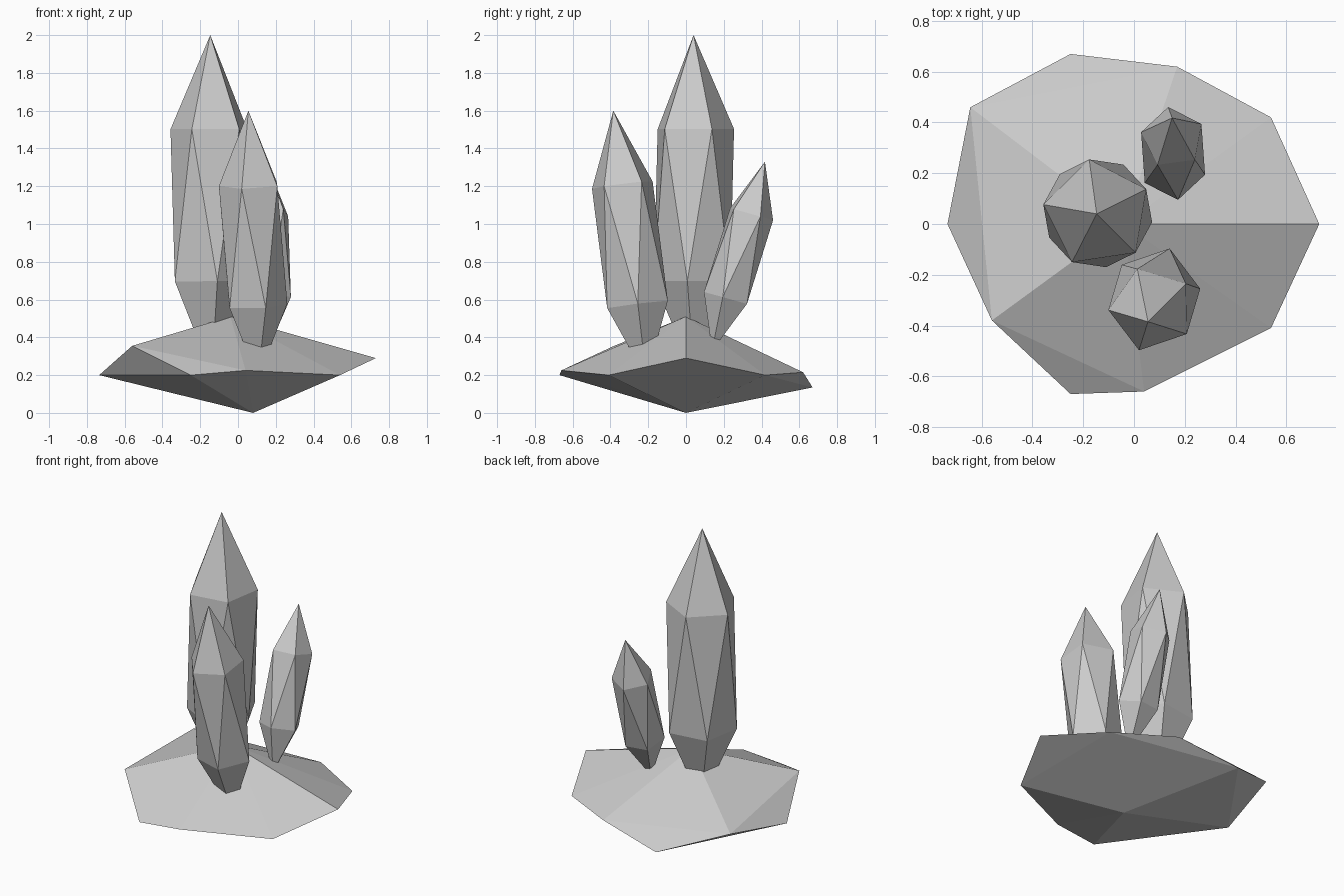
import bpy, bmesh
from math import radians
from mathutils import Matrix, Vector

cube = bpy.data.objects.get("Cube")
if cube:
    bpy.data.objects.remove(cube, do_unlink=True)

# One flat stone grey
stone = bpy.data.materials.new("stone_grey")
stone.use_nodes = True
grey = (0.6, 0.6, 0.6, 1.0)
stone.diffuse_color = grey
stone.node_tree.nodes["Principled BSDF"].inputs["Base Color"].default_value = grey


def add_object(name, bm):
    bmesh.ops.recalc_face_normals(bm, faces=bm.faces)
    mesh = bpy.data.meshes.new(name)
    bm.to_mesh(mesh)
    bm.free()
    mesh.materials.append(stone)
    obj = bpy.data.objects.new(name, mesh)
    bpy.context.collection.objects.link(obj)
    return obj


def crystal(name, center, tip, radius, spin):
    """Stretched twenty-sided gem, spun about its axis and leaned to its tip."""
    center, tip = Vector(center), Vector(tip)
    axis = tip - center
    lean = Vector((0, 0, 1)).rotation_difference(axis).to_matrix().to_4x4()
    bm = bmesh.new()
    bmesh.ops.create_icosphere(bm, subdivisions=1, radius=1)
    bm.transform(Matrix.Translation(center) @ lean
                 @ Matrix.Rotation(radians(spin), 4, "Z")
                 @ Matrix.Diagonal((radius, radius, axis.length, 1)))
    return add_object(name, bm)


# Faceted rock base: uneven rim, a low peak and a keel point
rim = [(0.73, 0, 0.29), (0.54, 0.42, 0.2), (0.17, 0.62, 0.215),
       (-0.25, 0.67, 0.135), (-0.645, 0.46, 0.28), (-0.735, 0, 0.2),
       (-0.56, -0.38, 0.355), (-0.25, -0.67, 0.2), (0.04, -0.66, 0.225),
       (0.54, -0.41, 0.2)]
peak, keel = (-0.04, 0, 0.51), (0.08, 0, 0)
bm = bmesh.new()
for p in rim + [peak, keel]:
    bm.verts.new(p)
bmesh.ops.convex_hull(bm, input=bm.verts)
add_object("rock_base", bm)

# Three crystals growing out of the rock
crystal("tall_crystal", (-0.143, 0.042, 1.1), (-0.147, 0.04, 2.0), 0.241, 26.5)
crystal("front_crystal", (0.08, -0.297, 0.89), (0.055, -0.385, 1.6), 0.19, 37)
crystal("back_crystal", (0.154, 0.278, 0.83), (0.15, 0.418, 1.33), 0.141, 26)
